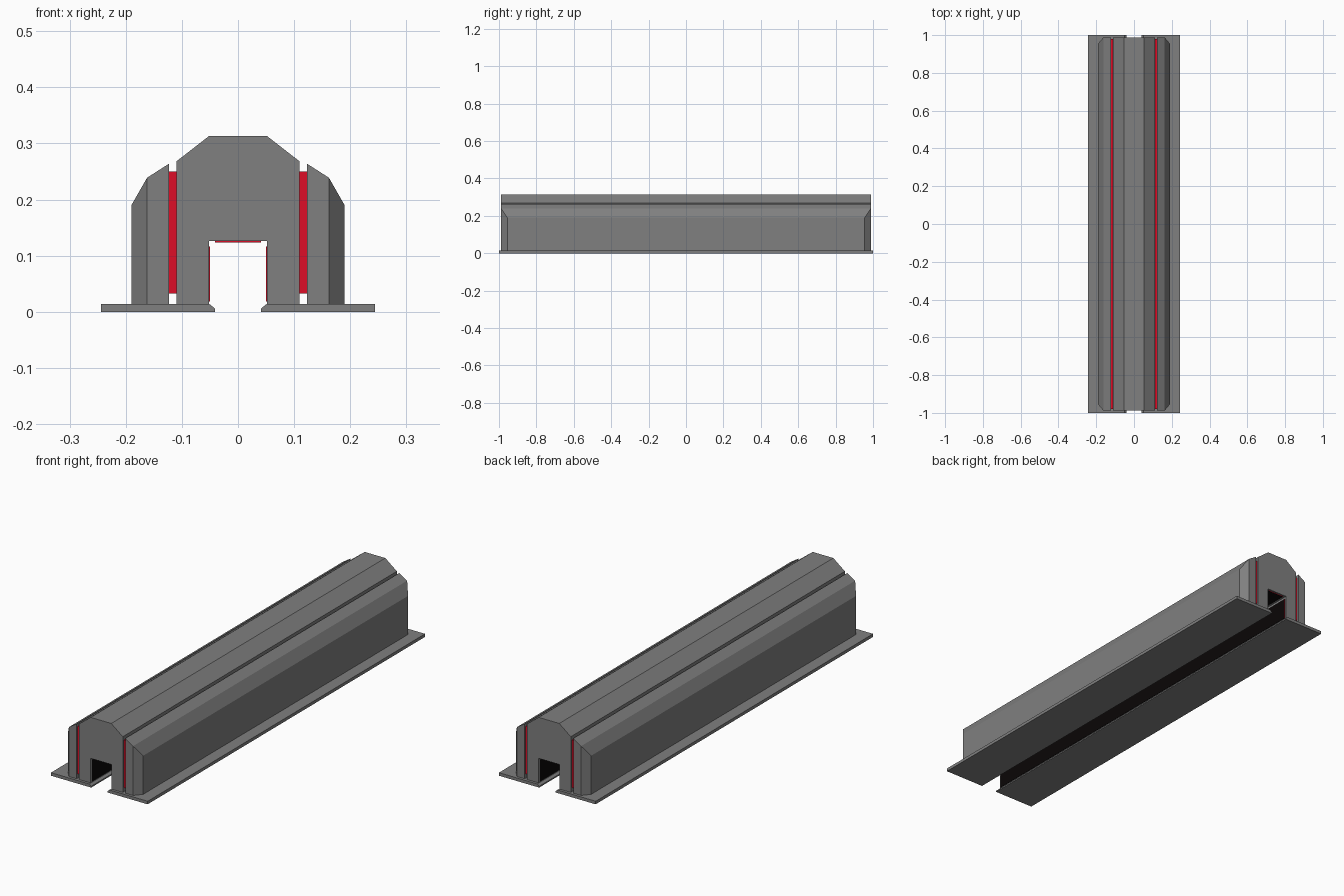
import bpy, bmesh

if "Cube" in bpy.data.objects:
    bpy.data.objects.remove(bpy.data.objects["Cube"])


def material(name, color):
    m = bpy.data.materials.new(name)
    m.diffuse_color = color
    m.use_nodes = True
    m.node_tree.nodes["Principled BSDF"].inputs["Base Color"].default_value = m.diffuse_color
    return m


DARK = material("dark_grey", (0.215, 0.215, 0.215, 1))
RED = material("red", (0.73, 0.004, 0.02, 1))
BLACK = material("black", (0.003, 0.002, 0.002, 1))


def extrude(name, profile, half, mat=DARK, mirror=False, cap_mat=None):
    """Extrude an x-z profile along y; half is a length or a function of x."""
    length = half if callable(half) else (lambda x: half)
    bm = bmesh.new()
    front = [bm.verts.new((x, -length(x), z)) for x, z in profile]
    back = [bm.verts.new((x, length(x), z)) for x, z in profile]
    n = len(profile)
    for i in range(n):
        j = (i + 1) % n
        bm.faces.new((front[i], front[j], back[j], back[i]))
    # caps: split where the end bends away from a single plane
    flat = [i for i in range(n) if abs(length(profile[i][0]) - length(0)) < 1e-6]
    if len(flat) == n:
        caps = [list(range(n))]
    else:
        bent = [i for i in range(n) if i not in flat]
        caps = [flat, [bent[0] - 1] + bent + [bent[-1] + 1]]
    for ring in (front, back):
        for cap in caps:
            face = bm.faces.new([ring[i] for i in cap])
            face.material_index = 1 if cap_mat else 0
    bmesh.ops.recalc_face_normals(bm, faces=bm.faces)
    mesh = bpy.data.meshes.new(name)
    bm.to_mesh(mesh)
    bm.free()
    ob = bpy.data.objects.new(name, mesh)
    bpy.context.collection.objects.link(ob)
    mesh.materials.append(mat)
    if cap_mat:
        mesh.materials.append(cap_mat)
    if mirror:
        ob.modifiers.new("mirror", 'MIRROR').use_axis = (True, False, False)
    return ob


def rect(x0, x1, z0, z1):
    return [(x0, z0), (x1, z0), (x1, z1), (x0, z1)]


# Base flanges with a chamfered inner lip
extrude("base_flange",
        [(0.041, 0), (0.244, 0), (0.244, 0.014), (0.051, 0.014), (0.041, 0.006)],
        1.0, mirror=True)

# Central arch body with the tunnel
right = [(0.052, 0.126), (0.052, 0.014), (0.11, 0.014), (0.11, 0.268), (0.052, 0.313)]
extrude("centre_body", right + [(-x, z) for x, z in reversed(right)], 0.988)

# Outer shells, corners cut back at both ends
extrude("side_shell",
        [(0.123, 0.014), (0.162, 0.014), (0.19, 0.014), (0.19, 0.19),
         (0.162, 0.239), (0.123, 0.264)],
        lambda x: 0.988 if x < 0.17 else 0.955, mirror=True)

# Red strips filling the gap between body and shells
extrude("red_strip", rect(0.11, 0.123, 0.033, 0.25), 0.98, RED, mirror=True)

# Thin black tunnel linings with red ends
extrude("tunnel_ceiling_lining", rect(-0.041, 0.041, 0.1235, 0.126), 0.98, BLACK, cap_mat=RED)
extrude("tunnel_wall_lining", rect(0.05, 0.052, 0.018, 0.116), 0.98, BLACK,
        mirror=True, cap_mat=RED)
